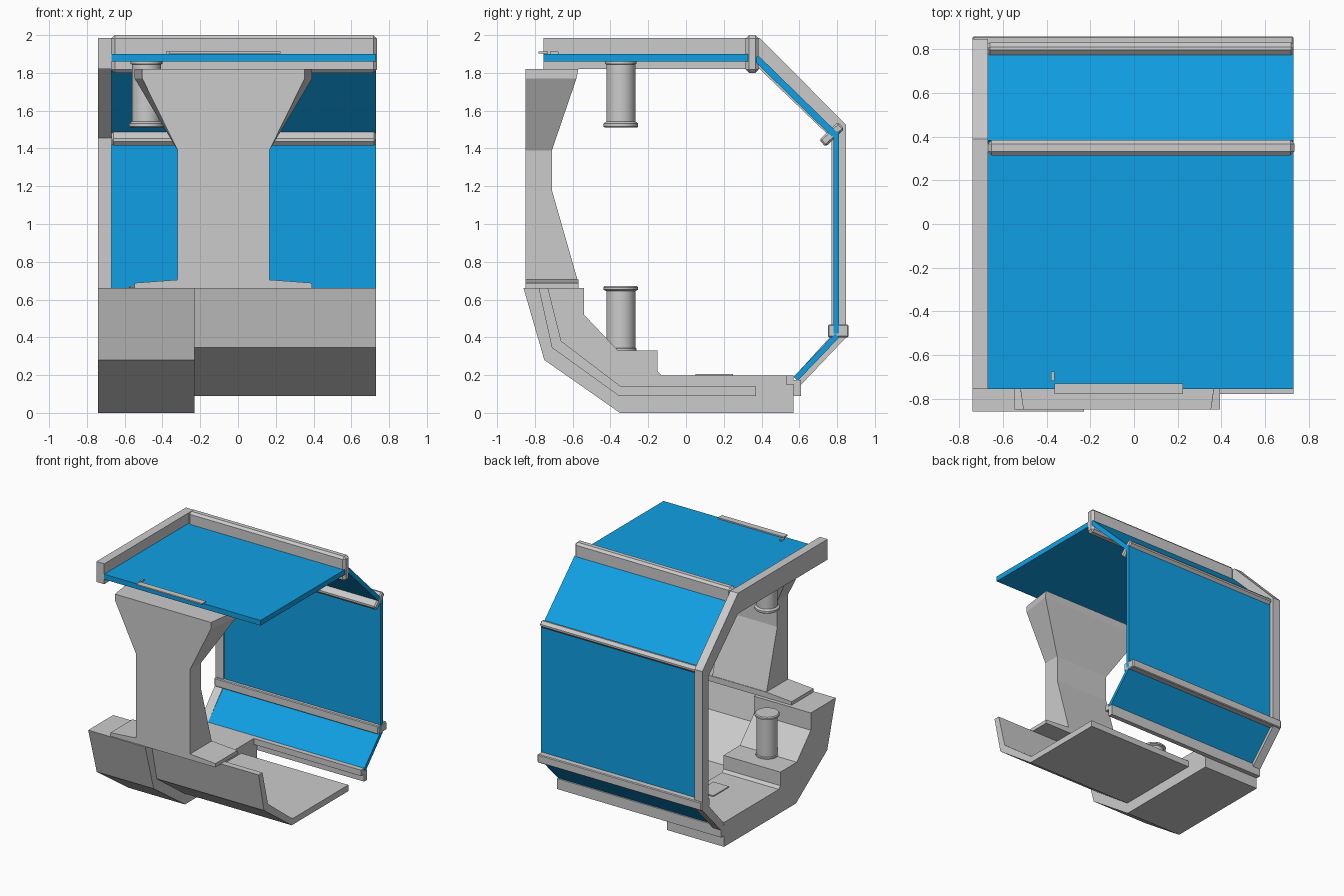
import bpy, bmesh, math

if "Cube" in bpy.data.objects:
    bpy.data.objects.remove(bpy.data.objects["Cube"])

blue = bpy.data.materials.new("blue_panel")
blue.diffuse_color = (0.005, 0.35, 0.78, 1)
blue.use_nodes = True
blue.node_tree.nodes["Principled BSDF"].inputs["Base Color"].default_value = blue.diffuse_color


def finish(name, bm, mat=None):
    bmesh.ops.recalc_face_normals(bm, faces=bm.faces[:])
    me = bpy.data.meshes.new(name)
    bm.to_mesh(me)
    bm.free()
    ob = bpy.data.objects.new(name, me)
    bpy.context.collection.objects.link(ob)
    if mat:
        me.materials.append(mat)
    return ob


def loft(name, rings, mat=None):
    """Skin a stack of equal-length point rings and cap both ends."""
    bm = bmesh.new()
    rows = [[bm.verts.new(p) for p in r] for r in rings]
    n = len(rows[0])
    for a, b in zip(rows, rows[1:]):
        for i in range(n):
            j = (i + 1) % n
            bm.faces.new((a[i], a[j], b[j], b[i]))
    bm.faces.new(rows[0])
    bm.faces.new(rows[-1])
    return finish(name, bm, mat)


def prism(name, yz, x0, x1, mat=None):
    """Extrude a side-view outline along x."""
    return loft(name, [[(x, y, z) for y, z in yz] for x in (x0, x1)], mat)


def slab(name, a, b, t, x0, x1, mat=None):
    """Flat bar whose side-view centre line runs from a to b."""
    dy, dz = b[0] - a[0], b[1] - a[1]
    k = t / 2 / math.hypot(dy, dz)
    ny, nz = -dz * k, dy * k
    yz = [(a[0] + ny, a[1] + nz), (b[0] + ny, b[1] + nz),
          (b[0] - ny, b[1] - nz), (a[0] - ny, a[1] - nz)]
    return prism(name, yz, x0, x1, mat)


def box(name, x, y, z):
    return prism(name, [(y[0], z[0]), (y[1], z[0]), (y[1], z[1]), (y[0], z[1])], *x)


def bevel(ob, w):
    m = ob.modifiers.new("bevel", "BEVEL")
    m.width, m.segments = w, 1


def turned(name, x, y, profile, n=32):
    """Round post from (radius, z) pairs."""
    ob = loft(name, [[(x + r * math.cos(i * math.tau / n), y + r * math.sin(i * math.tau / n), z)
                      for i in range(n)] for r, z in profile])
    bpy.context.view_layer.objects.active = ob
    ob.select_set(True)
    bpy.ops.object.shade_smooth_by_angle(angle=math.radians(30))
    ob.select_set(False)


L, IN, R = -0.74, -0.67, 0.73

# C-shaped end frame
prism("end_frame", [(-0.755, 1.82), (-0.755, 1.985), (0.39, 1.985), (0.848, 1.525), (0.848, 0.40),
                    (0.61, 0.15), (0.57, 0.19), (0.77, 0.41), (0.77, 1.455), (0.39, 1.82)], L, IN)

# Blue panels
for name, a, b, t in [("roof_panel", (-0.755, 1.88), (0.37, 1.88), 0.042),
                      ("upper_slope_panel", (0.37, 1.88), (0.785, 1.475), 0.035),
                      ("rear_panel", (0.796, 1.49), (0.796, 0.42), 0.03),
                      ("lower_slope_panel", (0.80, 0.41), (0.58, 0.18), 0.03)]:
    slab(name, a, b, t, IN, R, blue)

# Cross beams at the panel joints
bevel(box("roof_beam", (IN, 0.735), (0.315, 0.385), (1.80, 2.0)), 0.018)
bevel(slab("upper_rear_beam", (0.722, 1.427), (0.822, 1.522), 0.05, IN, R), 0.01)
bevel(box("lower_rear_beam", (L, R), (0.752, 0.86), (0.40, 0.468)), 0.006)
box("floor_beam", (L, R), (0.53, 0.57), (0.15, 0.198))
box("floor_beam_lip", (L, R), (0.57, 0.608), (0.09, 0.175))

# Thin trim strip on the roof front edge
box("roof_trim", (-0.365, 0.225), (-0.78, -0.73), (1.902, 1.912))
box("roof_latch", (-0.38, -0.365), (-0.72, -0.675), (1.90, 1.912))

# Base: heavy stepped block on the left, thin bent tray on the right
prism("base_block", [(-0.86, 0.66), (-0.75, 0.28), (-0.35, 0), (0.57, 0), (0.57, 0.198),
                     (-0.13, 0.198), (-0.15, 0.22), (-0.15, 0.33), (-0.36, 0.33),
                     (-0.54, 0.52), (-0.54, 0.66)], L, -0.23)
prism("base_tray", [(-0.78, 0.66), (-0.71, 0.345), (-0.355, 0.09), (0.37, 0.09), (0.37, 0.14),
                    (-0.345, 0.14), (-0.66, 0.38), (-0.73, 0.66)], -0.23, R)
box("floor_hatch", (-0.42, -0.28), (0.05, 0.25), (0.198, 0.206))

# Waisted column: (z, front half width, back half width, back y)
cx, yf = -0.077, -0.85
loft("column", [[(cx - f, yf, z), (cx + f, yf, z), (cx + b, yb, z), (cx - b, yb, z)]
                for z, f, b, yb in [(0.69, 0.243, 0.243, -0.57), (1.18, 0.243, 0.243, -0.71),
                                    (1.39, 0.243, 0.243, -0.71), (1.77, 0.43, 0.47, -0.58),
                                    (1.82, 0.43, 0.47, -0.57)]])
# Column foot
loft("column_foot", [[(cx - w, yf, z), (cx + w, yf, z), (cx + w, -0.57, z), (cx - w, -0.57, z)]
                     for z, w in [(0.658, 0.47), (0.688, 0.47), (0.705, 0.243)]])

# Pair of round posts
turned("upper_post", -0.485, -0.345, [(0.085, 1.51), (0.092, 1.516), (0.092, 1.532), (0.077, 1.542),
                                      (0.077, 1.845), (0.084, 1.848), (0.084, 1.862)])
turned("lower_post", -0.485, -0.345, [(0.084, 0.328), (0.084, 0.34), (0.077, 0.344), (0.077, 0.645),
                                      (0.092, 0.652), (0.092, 0.664), (0.085, 0.671)])
